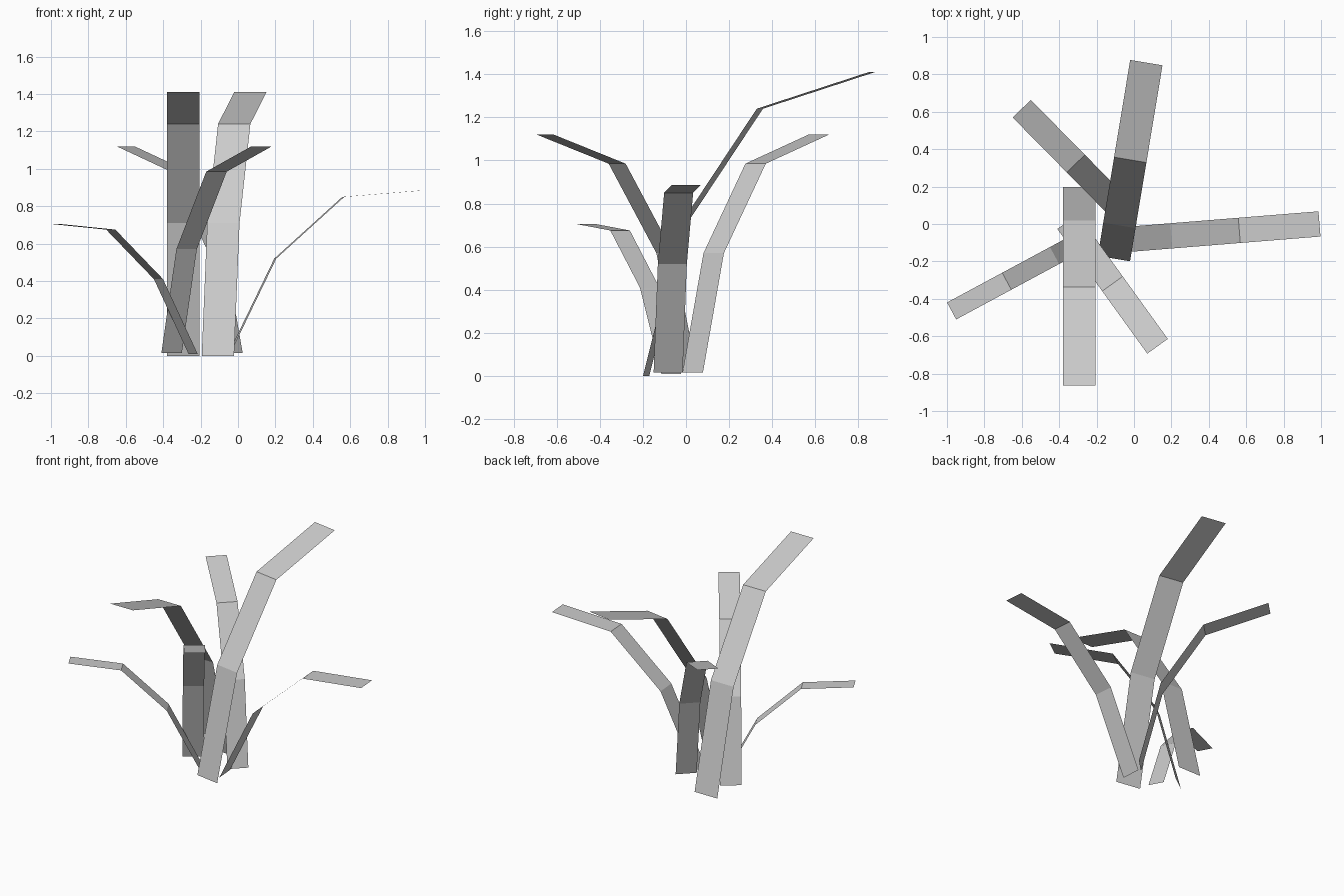
import bpy
from math import radians, cos, sin

if "Cube" in bpy.data.objects:
    bpy.data.objects.remove(bpy.data.objects["Cube"])

# Bend profiles of a blade: (distance outward from base, height)
TALL = [(0, 0), (0.18, 0.71), (0.535, 1.24), (1.062, 1.41)]
MEDIUM = [(0, 0.015), (0.137, 0.57), (0.41, 0.985), (0.822, 1.12)]
LOW = [(0, 0.015), (0.245, 0.52), (0.61, 0.85), (1.04, 0.885)]
SMALL = [(0, 0.01), (0.21, 0.41), (0.5, 0.675), (0.835, 0.705)]


def blade(name, base, heading, width, profile):
    """Flat bent strip growing from base towards heading (degrees from +x)."""
    a = radians(heading)
    dx, dy = cos(a), sin(a)
    verts = []
    for d, z in profile:
        for s in (width / 2, -width / 2):
            verts.append((base[0] + dx * d + dy * s, base[1] + dy * d - dx * s, z))
    faces = [(2 * i, 2 * i + 2, 2 * i + 3, 2 * i + 1) for i in range(len(profile) - 1)]
    # wind the faces so the upper side of the leaf is the front
    faces = [f[::-1] for f in faces]
    mesh = bpy.data.meshes.new(name)
    mesh.from_pydata(verts, [], faces)
    if mesh.polygons[-1].normal.z < 0:
        mesh.flip_normals()
    obj = bpy.data.objects.new(name, mesh)
    bpy.context.collection.objects.link(obj)


# Six grass blades of the tuft
blade("tall_leaf_front", (-0.2925, 0.198), -90, 0.175, TALL)
blade("tall_leaf_back", (-0.1075, -0.185), 80.6, 0.175, TALL)
blade("medium_leaf_front", (-0.355, 0.013), -54.2, 0.135, MEDIUM)
blade("medium_leaf_back", (-0.023, 0.031), 134.6, 0.135, MEDIUM)
blade("low_leaf_right", (-0.045, -0.083), 4.6, 0.135, LOW)
blade("small_leaf_left", (-0.24, -0.069), 208.3, 0.103, SMALL)
